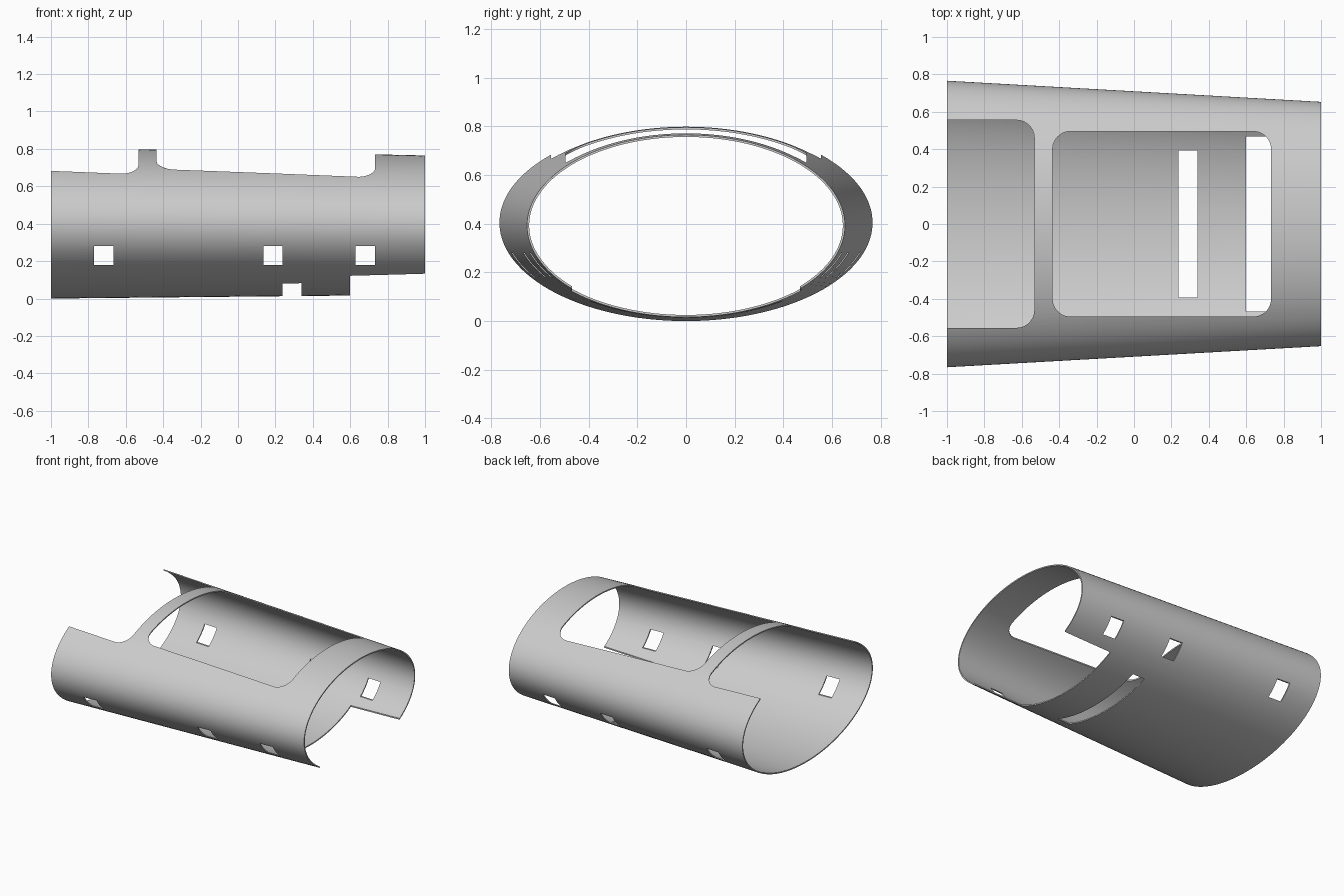
import bpy, bmesh, math

old = bpy.data.objects.get("Cube")
if old:
    bpy.data.objects.remove(old)

SEGMENTS = 160
WALL = 0.009

grey = bpy.data.materials.new("plain grey")
grey.use_nodes = True
grey.diffuse_color = (0.6, 0.6, 0.6, 1)
grey.node_tree.nodes["Principled BSDF"].inputs["Base Color"].default_value = (0.6, 0.6, 0.6, 1)


def make_object(name, bm):
    bmesh.ops.recalc_face_normals(bm, faces=bm.faces)
    mesh = bpy.data.meshes.new(name)
    bm.to_mesh(mesh)
    bm.free()
    obj = bpy.data.objects.new(name, mesh)
    bpy.context.collection.objects.link(obj)
    return obj


def ellipse_ring(bm, x, half_width, bottom, top, inset):
    middle, half_height = (top + bottom) / 2, (top - bottom) / 2
    angles = [2 * math.pi * i / SEGMENTS for i in range(SEGMENTS)]
    return [bm.verts.new((x, (half_width - inset) * math.cos(a),
                          middle + (half_height - inset) * math.sin(a))) for a in angles]


def box_cutter(name, x0, x1, y, z0, z1, radius=0):
    """Box spanning -y to y, with optional rounded corners seen from above."""
    bm = bmesh.new()
    outline = []
    for cx, cy, start in ((x1, y, 0), (x0, y, 90), (x0, -y, 180), (x1, -y, 270)):
        steps = 12 if radius else 0
        for i in range(steps + 1):
            a = math.radians(start + 90 * i / max(steps, 1))
            px = cx - math.copysign(radius, cx - (x0 + x1) / 2)
            py = cy - math.copysign(radius, cy)
            outline.append(bm.verts.new((px + radius * math.cos(a), py + radius * math.sin(a), z0)))
    base = bm.faces.new(outline)
    made = bmesh.ops.extrude_face_region(bm, geom=[base])["geom"]
    bmesh.ops.translate(bm, vec=(0, 0, z1 - z0),
                        verts=[v for v in made if isinstance(v, bmesh.types.BMVert)])
    obj = make_object(name, bm)
    obj.hide_render = True
    return obj


# Tapered elliptical shell: outer skin, inner skin and end rims
bm = bmesh.new()
wide = (-1, 0.766, 0.0, 0.808)
narrow = (1, 0.653, 0.02, 0.765)
loops = [ellipse_ring(bm, *wide, 0), ellipse_ring(bm, *narrow, 0),
         ellipse_ring(bm, *narrow, WALL), ellipse_ring(bm, *wide, WALL)]
for a, b in zip(loops, loops[1:] + loops[:1]):
    for i in range(SEGMENTS):
        j = (i + 1) % SEGMENTS
        bm.faces.new((a[i], a[j], b[j], b[i]))
shell = make_object("tapered_shell", bm)
shell.data.materials.append(grey)

# Openings in the roof, floor and side walls
cutters = [
    box_cutter("open_roof_cutter", -1.5, -0.533, 0.555, 0.45, 1, 0.095),
    box_cutter("middle_roof_cutter", -0.435, 0.733, 0.495, 0.45, 1, 0.095),
    box_cutter("floor_notch_cutter", 0.6, 1.5, 0.468, -0.2, 0.35),
    box_cutter("floor_slot_cutter", 0.238, 0.34, 0.394, -0.2, 0.35),
]
for x in (-0.717, 0.187, 0.68):
    cutters.append(box_cutter("side_window_cutter", x - 0.052, x + 0.052, 1.2, 0.178, 0.28))

for cutter in cutters:
    cut = shell.modifiers.new(cutter.name, "BOOLEAN")
    cut.operation = "DIFFERENCE"
    cut.solver = "EXACT"
    cut.object = cutter

# Bake the cuts, then remove the cutters
bpy.context.view_layer.update()
finished = bpy.data.meshes.new_from_object(shell.evaluated_get(bpy.context.evaluated_depsgraph_get()))
shell.modifiers.clear()
shell.data = finished
for cutter in cutters:
    bpy.data.objects.remove(cutter)

# Smooth skin with crisp cut edges
bpy.ops.object.select_all(action="DESELECT")
shell.select_set(True)
bpy.context.view_layer.objects.active = shell
bpy.ops.object.shade_smooth_by_angle(angle=math.radians(30))
